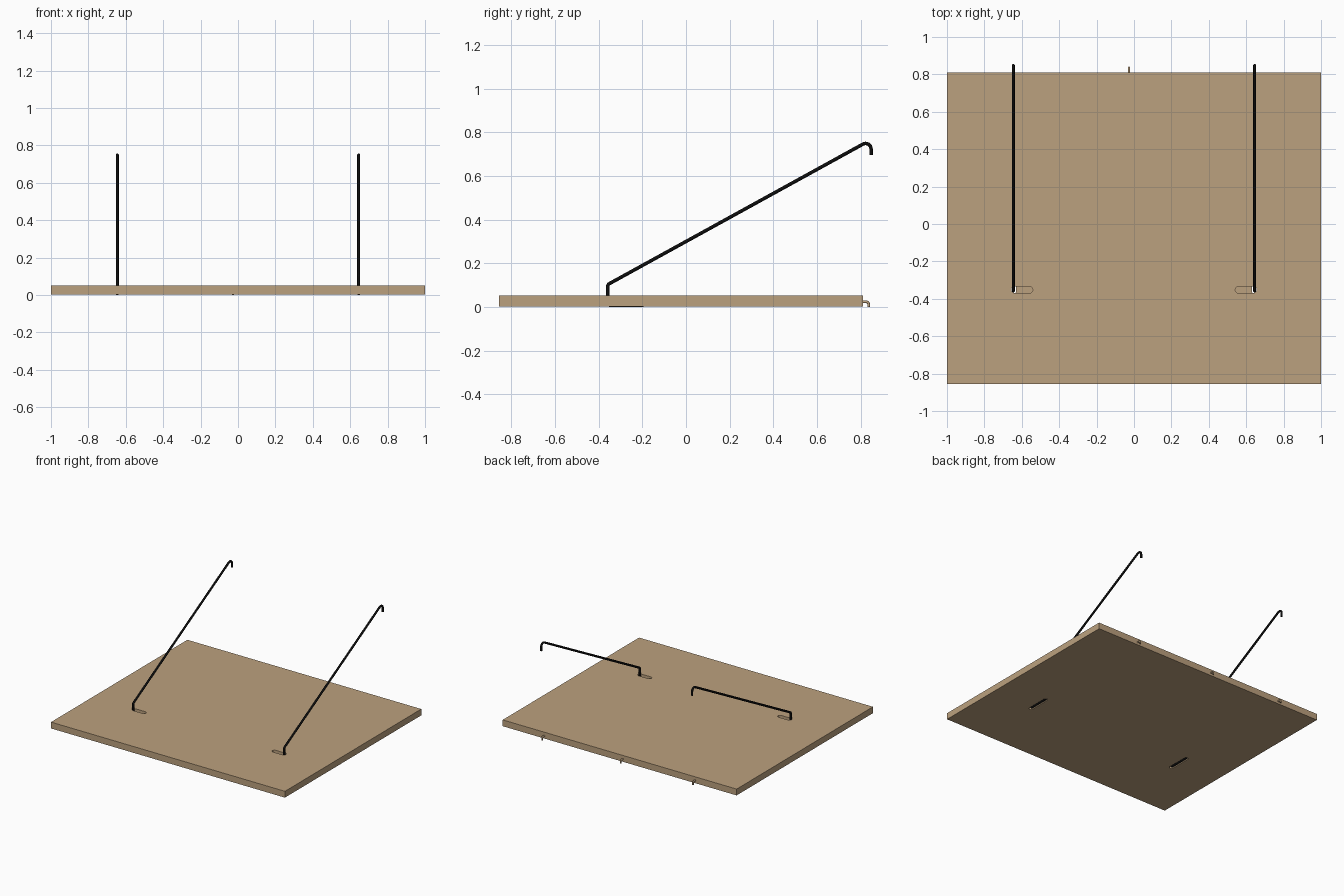
import bpy, bmesh, math
from mathutils import Vector

if "Cube" in bpy.data.objects:
    bpy.data.objects.remove(bpy.data.objects["Cube"])


def material(name, rgb):
    m = bpy.data.materials.new(name)
    m.diffuse_color = (*rgb, 1)
    m.use_nodes = True
    m.node_tree.nodes["Principled BSDF"].inputs["Base Color"].default_value = m.diffuse_color
    return m


WOOD = material("tan_wood", (0.50, 0.355, 0.21))
BLACK = material("black_metal", (0.004, 0.004, 0.004))

BASE, TOP = 0.003, 0.052     # board underside and upper face
ROD_X, ROD_Y = 0.645, -0.358  # where the rods pass through the board


def stadium(name, a, b, r, z0, z1):
    """Round-ended slot solid from a to b in plan."""
    a, b = Vector(a), Vector(b)
    d = (b - a).normalized()
    ang = math.atan2(d.y, d.x)
    pts = []
    for c, start in ((b, ang - math.pi / 2), (a, ang + math.pi / 2)):
        for i in range(13):
            t = start + math.pi * i / 12
            pts.append((c.x + r * math.cos(t), c.y + r * math.sin(t), z0))
    bm = bmesh.new()
    face = bm.faces.new([bm.verts.new(p) for p in pts])
    ext = bmesh.ops.extrude_face_region(bm, geom=[face])
    verts = [v for v in ext["geom"] if isinstance(v, bmesh.types.BMVert)]
    bmesh.ops.translate(bm, verts=verts, vec=(0, 0, z1 - z0))
    bmesh.ops.recalc_face_normals(bm, faces=bm.faces[:])
    me = bpy.data.meshes.new(name)
    bm.to_mesh(me)
    bm.free()
    ob = bpy.data.objects.new(name, me)
    bpy.context.collection.objects.link(ob)
    ob.hide_render = True
    return ob


def cut(target, cutter):
    mod = target.modifiers.new("slot", "BOOLEAN")
    mod.operation, mod.solver, mod.object = "DIFFERENCE", "EXACT", cutter
    bpy.context.view_layer.objects.active = target
    bpy.ops.object.modifier_apply(modifier=mod.name)
    bpy.data.objects.remove(cutter)


def fillet(points, radii, steps=8):
    """Round the inner corners of a (y, z) path."""
    p = [Vector(q) for q in points]
    out = [p[0]]
    for i, r in enumerate(radii, 1):
        u, v = (p[i - 1] - p[i]).normalized(), (p[i + 1] - p[i]).normalized()
        half = u.angle(v) / 2
        centre = p[i] + (u + v).normalized() * r / math.sin(half)
        s = p[i] + u * r / math.tan(half) - centre
        e = p[i] + v * r / math.tan(half) - centre
        w = s.angle(e)
        for k in range(steps + 1):
            t = k / steps
            out.append(centre + (s * math.sin((1 - t) * w) + e * math.sin(t * w)) / math.sin(w))
    return out + [p[-1]]


def bent_rod(name, x, path, r, mat):
    cu = bpy.data.curves.new(name, "CURVE")
    cu.dimensions = "3D"
    cu.bevel_depth, cu.bevel_resolution, cu.use_fill_caps = r, 4, True
    sp = cu.splines.new("POLY")
    sp.points.add(len(path) - 1)
    for pt, q in zip(sp.points, path):
        pt.co = (x, q.x, q.y, 1)
    ob = bpy.data.objects.new(name, cu)
    bpy.context.collection.objects.link(ob)
    bpy.ops.object.select_all(action="DESELECT")
    ob.select_set(True)
    bpy.context.view_layer.objects.active = ob
    bpy.ops.object.convert(target="MESH")
    ob = bpy.context.view_layer.objects.active
    ob.data.materials.clear()
    ob.data.materials.append(mat)
    bpy.ops.object.shade_smooth_by_angle(angle=math.radians(40))


# Board
bpy.ops.mesh.primitive_cube_add(size=1, location=(0, -0.0225, (BASE + TOP) / 2))
board = bpy.context.object
board.name = "board"
board.scale = (2, 1.665, TOP - BASE)
bpy.ops.object.transform_apply(location=True, rotation=False, scale=True)
board.data.materials.append(WOOD)

# Crossed slots: sideways on the upper face, lengthways underneath
for s in (-1, 1):
    cut(board, stadium("upper_slot", (s * 0.639, -0.352), (s * 0.558, -0.352), 0.017, 0.026, 0.08))
    cut(board, stadium("lower_slot", (s * ROD_X, ROD_Y), (s * ROD_X, -0.2), 0.015, -0.03, 0.027))

# Wire rods: foot under the board, upright, long slope and hooked tip
rod_path = fillet([(-0.195, 0.008), (ROD_Y, 0.008), (ROD_Y, 0.103), (0.847, 0.766), (0.847, 0.695)],
                  [0.012, 0.014, 0.025])
for side, x in (("left", -ROD_X), ("right", ROD_X)):
    bent_rod(side + "_rod", x, rod_path, 0.008, BLACK)

# Small hooks on the back edge
hook_path = fillet([(0.79, 0.024), (0.836, 0.024), (0.836, 0.001)], [0.012])
for side, x in (("left", -ROD_X), ("middle", -0.027), ("right", ROD_X)):
    bent_rod(side + "_back_hook", x, hook_path, 0.006, WOOD)
